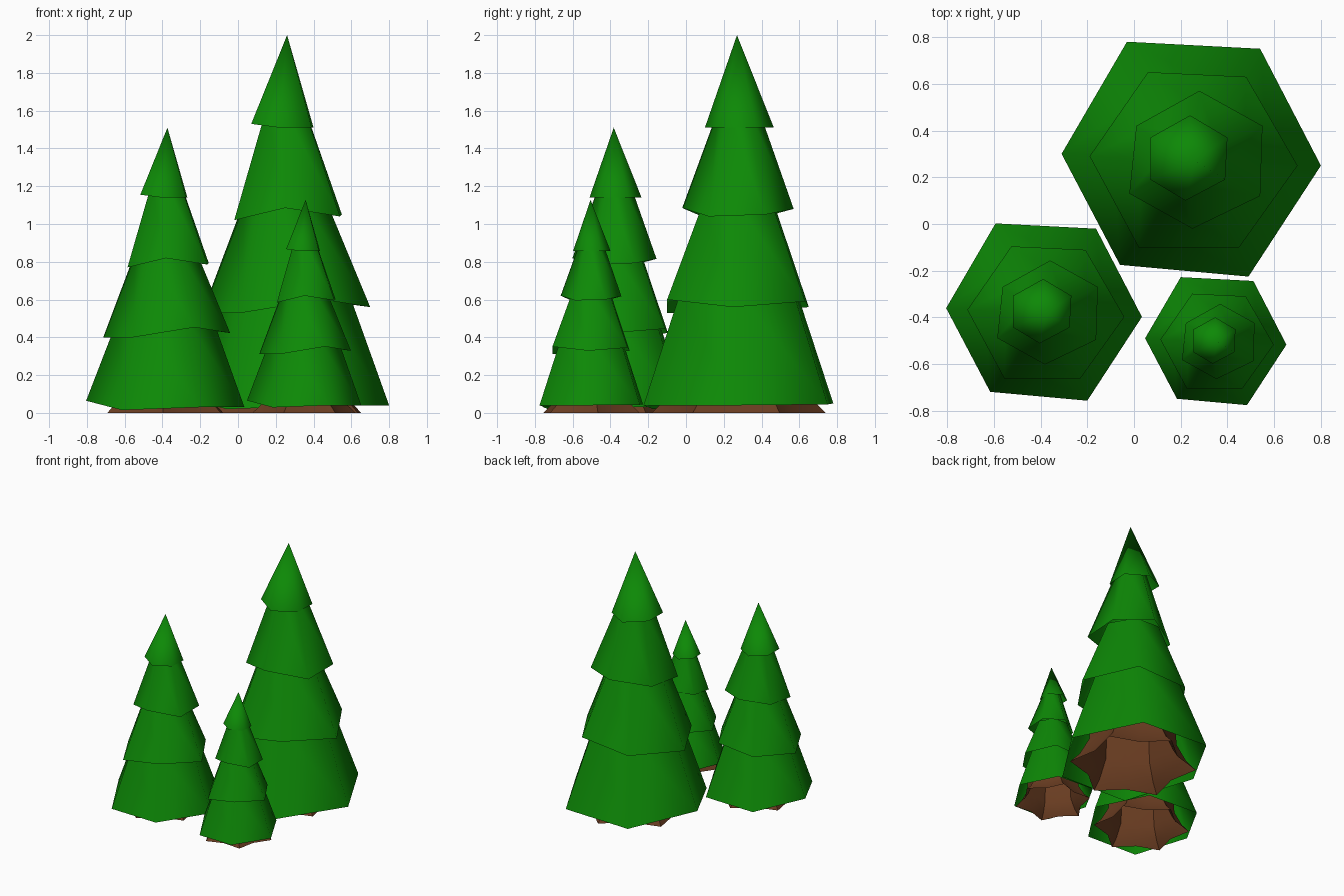
import bpy, bmesh, math

if "Cube" in bpy.data.objects:
    bpy.data.objects.remove(bpy.data.objects["Cube"])

def material(name, rgb):
    m = bpy.data.materials.new(name)
    m.diffuse_color = (*rgb, 1)
    m.use_nodes = True
    m.node_tree.nodes["Principled BSDF"].inputs["Base Color"].default_value = m.diffuse_color
    return m

GREEN = material("needles", (0.004, 0.25, 0.002))
BROWN = material("bark", (0.14, 0.045, 0.015))

# Uneven hexagonal rims of the four tiers: (x, y, z) around the tree axis,
# then top scale and top height (None = pointed tip)
TIERS = [
    ([(-.275, .5, .05), (.295, .47, .045), (.555, -.03, .04),
      (.245, -.505, .04), (-.305, -.455, .02), (-.555, .02, .085)], .60, .66),
    ([(-.185, .37, .56), (.235, .35, .59), (.455, -.03, .56),
      (.205, -.38, .60), (-.225, -.38, .53), (-.435, .01, .53)], .49, 1.12),
    ([(-.235, .14, 1.04), (.035, .29, 1.08), (.305, .14, 1.05),
      (.295, -.16, 1.04), (.005, -.30, 1.085), (-.265, -.15, 1.02)], .37, 1.60),
    ([(-.175, .09, 1.53), (-.005, .185, 1.51), (.155, .09, 1.51),
      (.145, -.09, 1.51), (-.025, -.18, 1.51), (-.175, -.09, 1.53)], 0, None),
]

def loft(name, rings, mat, loc, scale, angle):
    """Skin a list of rings into an open shell; a one-point ring makes a tip."""
    bm = bmesh.new()
    loops = [[bm.verts.new(p) for p in r] for r in rings]
    for a, b in zip(loops, loops[1:]):
        n = len(a)
        for i in range(n):
            j = (i + 1) % n
            if len(b) == 1:
                bm.faces.new((a[i], a[j], b[0]))
            else:
                bm.faces.new((a[i], a[j], b[j], b[i]))
    bmesh.ops.recalc_face_normals(bm, faces=bm.faces)
    # shell normals must point away from the axis
    if sum(f.normal.dot(f.calc_center_median().xy.to_3d()) for f in bm.faces) < 0:
        bmesh.ops.reverse_faces(bm, faces=bm.faces)
    me = bpy.data.meshes.new(name)
    bm.to_mesh(me)
    bm.free()
    me.materials.append(mat)
    ob = bpy.data.objects.new(name, me)
    ob.location, ob.scale = loc, scale
    bpy.context.collection.objects.link(ob)
    bpy.ops.object.select_all(action='DESELECT')
    ob.select_set(True)
    bpy.context.view_layer.objects.active = ob
    bpy.ops.object.shade_smooth_by_angle(angle=math.radians(angle))
    return ob

def trunk_rings(flare, turn):
    """Six-pointed root star that flares out at the ground."""
    rings = []
    for z, tip, dent in ((0, .46, .35), (.07, .39, .31), (.2, .32, .28), (.68, .29, .26)):
        ring = []
        for i in range(12):
            r = (dent if i % 2 else tip) * flare
            a = math.radians(turn + 30 * i)
            ring.append((r * math.cos(a), r * math.sin(a), z))
        rings.append(ring)
    return rings

def tree(prefix, loc, scale, flare=1.0, turn=28, lift=0):
    loft(prefix + "_trunk", trunk_rings(flare, turn), BROWN, loc, scale, 50)
    up = (loc[0], loc[1], lift)
    for n, (rim, k, top) in enumerate(TIERS, 1):
        if top is None:
            upper = [(.015, -.01, 2.0)]
        else:
            upper = [(x * k, y * k, top) for x, y, z in rim]
        loft(f"{prefix}_branches_{n}", [rim, upper], GREEN, up, scale, 70)

# Three trees of the same shape in different sizes
tree("tall_tree", (.245, .28, 0), (1, 1, 1))
tree("medium_tree", (-.385, -.375, 0), (.755, .755, .755))
tree("small_tree", (.35, -.5, 0), (.545, .545, .555), flare=1.1, turn=7, lift=.018)
